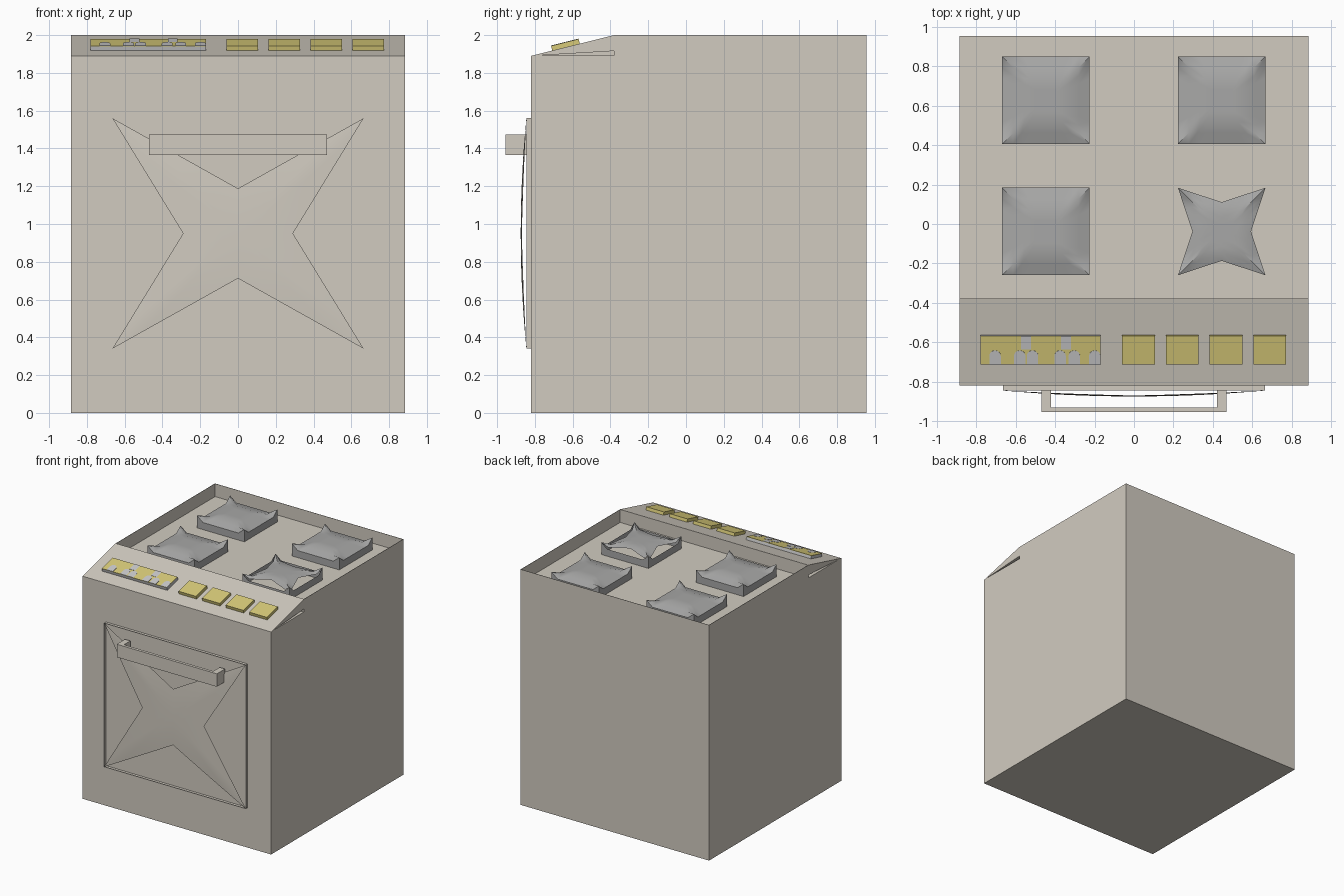
import bpy
import bmesh
import math
from mathutils import Matrix, Vector

cube = bpy.data.objects.get("Cube")
if cube:
    bpy.data.objects.remove(cube, do_unlink=True)


def material(name, rgb):
    mat = bpy.data.materials.new(name)
    mat.use_nodes = True
    mat.diffuse_color = (*rgb, 1)
    mat.node_tree.nodes["Principled BSDF"].inputs["Base Color"].default_value = (*rgb, 1)
    return mat


cream = material("cream_enamel", (0.64, 0.60, 0.53))
steel = material("burner_grey", (0.39, 0.39, 0.385))
yellow = material("button_yellow", (0.68, 0.59, 0.19))
silver = material("display_grey", (0.58, 0.58, 0.59))

HALF_X, FRONT, BACK, TOP = 0.885, -0.82, 0.955, 2.0
DECK, PANEL_BACK = 1.89, -0.38


def finish(bm, name, mat, smooth=False):
    mesh = bpy.data.meshes.new(name)
    bm.to_mesh(mesh)
    bm.free()
    mesh.materials.append(mat)
    obj = bpy.data.objects.new(name, mesh)
    bpy.context.collection.objects.link(obj)
    if smooth:
        bpy.ops.object.select_all(action='DESELECT')
        obj.select_set(True)
        bpy.context.view_layer.objects.active = obj
        bpy.ops.object.shade_smooth_by_angle(angle=math.radians(25))
    return obj


def prism(points, axis, low, high):
    """Extrude a 2D outline along x or z."""
    bm = bmesh.new()
    place = (lambda p: (low, *p)) if axis == 'x' else (lambda p: (*p, low))
    face = bm.faces.new([bm.verts.new(place(p)) for p in points])
    new = bmesh.ops.extrude_face_region(bm, geom=[face])["geom"]
    step = Vector((high - low, 0, 0)) if axis == 'x' else Vector((0, 0, high - low))
    bmesh.ops.translate(bm, vec=step, verts=[v for v in new if isinstance(v, bmesh.types.BMVert)])
    bmesh.ops.recalc_face_normals(bm, faces=bm.faces)
    return bm


# Cabinet with sloped control panel and sunken cooktop
bm = prism([(FRONT, 0), (BACK, 0), (BACK, TOP), (PANEL_BACK, TOP), (FRONT, DECK)], 'x', -HALF_X, HALF_X)
top = max(bm.faces, key=lambda f: f.calc_center_median().z)
bmesh.ops.inset_individual(bm, faces=[top], thickness=0.004)
floor = bmesh.ops.extrude_discrete_faces(bm, faces=[top])["faces"][0]
bmesh.ops.translate(bm, vec=(0, 0, DECK - TOP), verts=floor.verts)
bmesh.ops.recalc_face_normals(bm, faces=bm.faces)
cabinet = finish(bm, "cabinet", cream)

# Narrow wedge slots under the control panel at both sides
for side in (-1, 1):
    ends = sorted((side * (HALF_X - 0.03), side * (HALF_X + 0.05)))
    slot = finish(prism([(FRONT + 0.02, DECK + 0.001), (PANEL_BACK, DECK + 0.001),
                         (PANEL_BACK, DECK + 0.026)], 'x', *ends), "slot_cutter", cream)
    slot.hide_render = True
    cut = cabinet.modifiers.new("side_slot", 'BOOLEAN')
    cut.operation, cut.object, cut.solver = 'DIFFERENCE', slot, 'EXACT'
    bpy.context.view_layer.objects.active = cabinet
    bpy.ops.object.modifier_apply(modifier=cut.name)
    bpy.data.objects.remove(slot, do_unlink=True)


def star_sheet(mid_u, mid_v, height, to_world):
    """Four-pointed sheet in unit coordinates, raised by height(u, v)."""
    bm = bmesh.new()
    tips = [(1, 0), (1, 1), (0, 1), (-1, 1), (-1, 0), (-1, -1), (0, -1), (1, -1)]
    tips = [Vector(t) if t[0] and t[1] else Vector((t[0] * mid_u, t[1] * mid_v)) for t in tips]
    rim = [a.lerp(b, k / 4) for a, b in zip(tips, tips[1:] + tips[:1]) for k in range(4)]
    rings = []
    for t in (0.25, 0.5, 0.75, 1):
        rings.append([bm.verts.new(to_world(p.x * t, p.y * t, height(p.x * t, p.y * t))) for p in rim])
    centre = bm.verts.new(to_world(0, 0, height(0, 0)))
    n = len(rim)
    for i in range(n):
        j = (i + 1) % n
        bm.faces.new((centre, rings[0][i], rings[0][j]))
        for inner, outer in zip(rings, rings[1:]):
            bm.faces.new((inner[i], outer[i], outer[j], inner[j]))
    return bm


# Burners: thin walls with raised corner horns under a pillow-shaped cap
WALL, CAP, HORN, SIZE = 0.06, 0.095, 0.105, 0.222


def burner_height(u, v):
    if min(abs(u), abs(v)) > 0.99:
        return HORN
    m = max(abs(u), abs(v))
    return CAP if m <= 0.5 else CAP + (WALL - CAP) * (m - 0.5) * 2


def burner(name, cx, cy, star):
    def to_world(u, v, h):
        return (cx + u * SIZE, cy + v * SIZE, DECK + h)
    mid = 0.67 if star else 1
    finish(star_sheet(mid, mid, burner_height, to_world), name + "_cap", steel, True)
    bm = bmesh.new()
    knots = (-1, -0.75, 0, 0.75, 1)
    for turn in range(4):
        spin = Matrix.Rotation(turn * math.pi / 2, 2)
        for a, b in zip(knots, knots[1:]):
            p, q = spin @ Vector((a, -1)), spin @ Vector((b, -1))
            bm.faces.new([bm.verts.new(to_world(*c)) for c in (
                (p.x, p.y, 0), (q.x, q.y, 0),
                (q.x, q.y, burner_height(*q)), (p.x, p.y, burner_height(*p)))])
    bmesh.ops.remove_doubles(bm, verts=bm.verts, dist=0.0005)
    finish(bm, name + "_walls", steel)


for x, across in ((-0.447, "right"), (0.445, "left")):
    for y, along in ((0.628, "back"), (-0.038, "front")):
        burner(f"{along}_{across}_burner", x, y, x > 0 and y < 0)

# Oven door: shallow square frame with a bulging star panel
DOOR_X, DOOR_Z, DOOR_MID, DOOR_FACE = 0.665, 0.61, 0.95, -0.845
finish(star_sheet(0.437, 0.39, lambda u, v: 0.03 * (1 - max(abs(u), abs(v)) ** 2),
                  lambda u, v, h: (u * DOOR_X, DOOR_FACE - h, DOOR_MID + v * DOOR_Z)),
       "door_star_panel", cream, True)
bm = bmesh.new()
corners = [(-1, -1), (1, -1), (1, 1), (-1, 1)]
for (a, b), (c, d) in zip(corners, corners[1:] + corners[:1]):
    bm.faces.new([bm.verts.new((u * DOOR_X, y, DOOR_MID + v * DOOR_Z)) for u, v, y in (
        (a, b, FRONT), (c, d, FRONT), (c, d, DOOR_FACE), (a, b, DOOR_FACE))])
bmesh.ops.remove_doubles(bm, verts=bm.verts, dist=0.0005)
finish(bm, "door_frame", cream)

# Door handle: a squared U seen from above
outer, inner, tip, bar = 0.47, 0.42, -0.955, -0.93
finish(prism([(-outer, DOOR_FACE), (-outer, tip), (outer, tip), (outer, DOOR_FACE),
              (inner, DOOR_FACE), (inner, bar), (-inner, bar), (-inner, DOOR_FACE)], 'z', 1.365, 1.475),
       "door_handle", cream)

# Control panel parts lie in a tilted plane centred on the button row
ROW_Y = -0.635
SLOPE = math.atan2(TOP - DECK, PANEL_BACK - FRONT)
TILT = Matrix.Translation((0, ROW_Y, DECK + (ROW_Y - FRONT) * math.tan(SLOPE))) @ Matrix.Rotation(SLOPE, 4, 'X')
ROW_HALF = 0.075


def panel_part(name, outline, low, high, mat):
    bm = prism(outline, 'z', low, high)
    bmesh.ops.transform(bm, matrix=TILT, verts=bm.verts)
    return finish(bm, name, mat)


def box_outline(x0, x1, y0=-ROW_HALF, y1=ROW_HALF):
    return [(x0, y0), (x1, y0), (x1, y1), (x0, y1)]


for i in range(4):
    left = -0.06 + i * 0.222
    panel_part(f"button_{i + 1}", box_outline(left, left + 0.166), 0, 0.026, yellow)

# Display: grey block, yellow face plate and grey markings
panel_part("display_block", box_outline(-0.78, -0.17), 0, 0.022, silver)
panel_part("display_face", box_outline(-0.78, -0.17), 0.022, 0.026, yellow)
for i, x in enumerate((-0.705, -0.58, -0.515, -0.375, -0.303, -0.199)):
    r = 0.029
    arch = [(x + r * math.cos(a), -0.029 + r * math.sin(a)) for a in (math.pi * k / 8 for k in range(9))]
    panel_part(f"lower_marking_{i + 1}", [(x - r, -ROW_HALF), (x + r, -ROW_HALF)] + arch, 0.024, 0.028, silver)
for i, x in enumerate((-0.548, -0.345)):
    panel_part(f"upper_marking_{i + 1}", box_outline(x - 0.026, x + 0.026, 0.005), 0.024, 0.028, silver)
